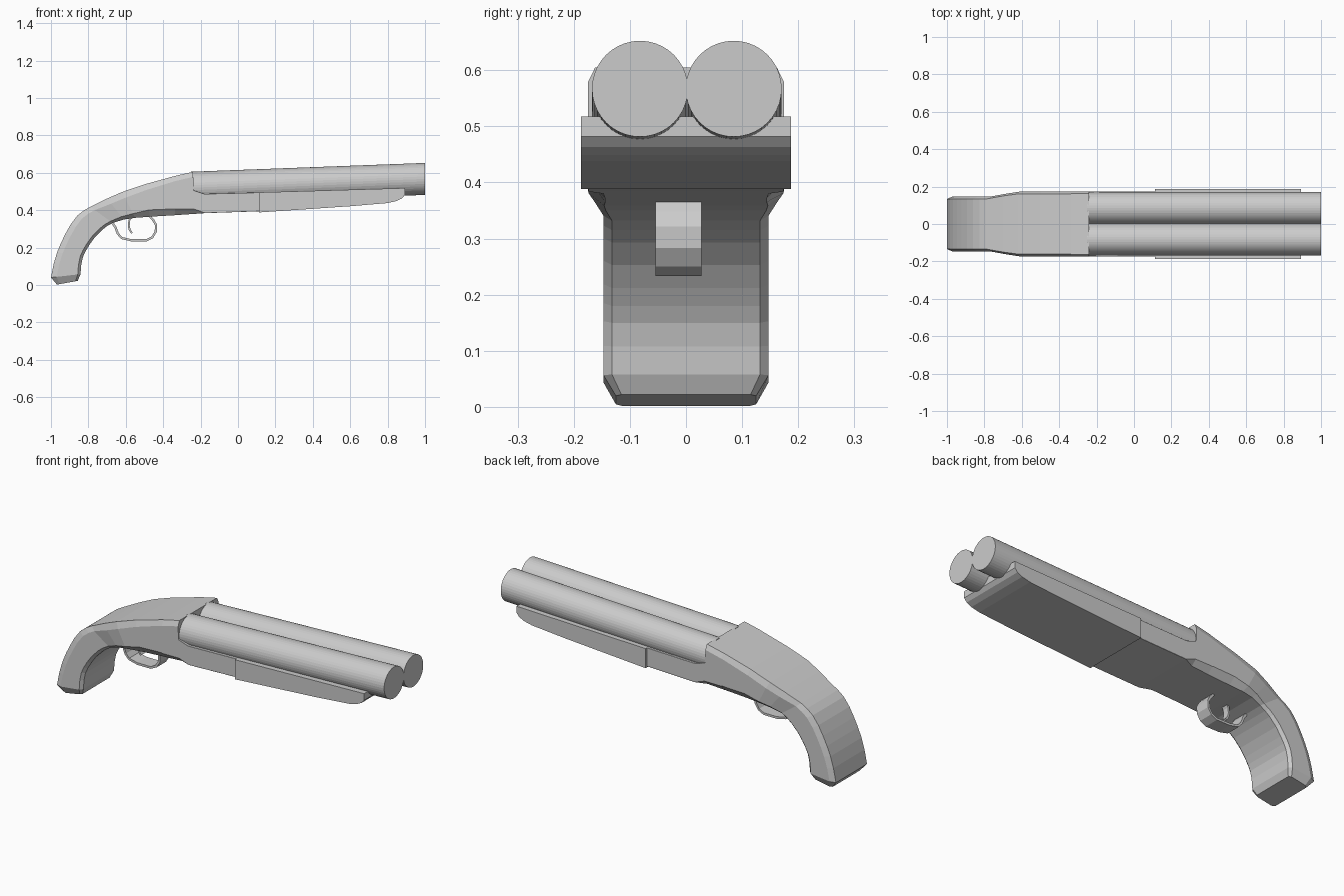
import bpy, bmesh, math
from mathutils import Vector

if "Cube" in bpy.data.objects:
    bpy.data.objects.remove(bpy.data.objects["Cube"])


def loft(name, rings):
    """Closed skin through a list of equal-length vertex rings, capped at both ends."""
    bm = bmesh.new()
    vs = [[bm.verts.new(p) for p in ring] for ring in rings]
    n = len(rings[0])
    for a, b in zip(vs, vs[1:]):
        for i in range(n):
            j = (i + 1) % n
            bm.faces.new((a[i], a[j], b[j], b[i]))
    bm.faces.new(vs[0])
    bm.faces.new(vs[-1])
    bmesh.ops.recalc_face_normals(bm, faces=bm.faces)
    me = bpy.data.meshes.new(name)
    bm.to_mesh(me)
    bm.free()
    ob = bpy.data.objects.new(name, me)
    bpy.context.collection.objects.link(ob)
    return ob


def section(tx, tz, bx, bz, hw, td=0.03, ty=0.013, bd=0.015, by=0.015):
    """Chamfered cross-section spanning an upper and a lower outline point."""
    top, bot = Vector((tx, 0, tz)), Vector((bx, 0, bz))
    n = (top - bot).normalized()
    half = [(hw - ty, top), (hw, top - n * td), (hw, bot + n * bd), (hw - by, bot)]
    right = [(p.x, y, p.z) for y, p in half]
    return right + [(x, -y, z) for x, y, z in reversed(right)]


def extrude(name, profile, y0, y1):
    return loft(name, [[(x, y, z) for x, z in profile] for y in (y0, y1)])


def band(name, path, thick, y0, y1):
    """Flat strip bent along a path in the side plane."""
    pts = [Vector(p) for p in path]
    rings = []
    for i, p in enumerate(pts):
        d = (pts[min(i + 1, len(pts) - 1)] - pts[max(i - 1, 0)]).normalized()
        o = Vector((-d.y, d.x)) * thick / 2
        a, b = p + o, p - o
        rings.append([(a.x, y0, a.y), (a.x, y1, a.y), (b.x, y1, b.y), (b.x, y0, b.y)])
    return loft(name, rings)


# Curved pistol grip and stock
grip = [(-1.0, .04, -.842, .058), (-.985, .115, -.838, .108), (-.967, .175, -.829, .15),
        (-.946, .226, -.815, .18), (-.922, .275, -.796, .212), (-.894, .325, -.767, .253),
        (-.86, .37, -.728, .293), (-.825, .398, -.70, .315), (-.79, .418, -.67, .332)]
rings = [section(-.968, .002, -.857, .022, .125, .015, .01, .012, .01)]
rings += [section(*g, .147) for g in grip]
rings += [section(-.70, .462, -.61, .35, .163, .035, .013, .02, .02),
          section(-.62, .497, -.55, .359, .174, .035, .013, .025, .028),
          section(-.50, .538, -.47, .365, .174, .032, .013, .037, .03),
          section(-.337, .583, -.337, .373, .174, .028, .013, .034, .03)]
loft("stock", rings)

# Receiver, stepping down at the breech into the lower frame
loft("receiver", [
    section(-.337, .583, -.337, .373, .175, .028, .013, .032, .03),
    section(-.24, .605, -.235, .38, .175, .027, .013, .026, .028),
    section(-.239, .507, -.234, .38, .175, .001, .001, .026, .028),
    section(-.18, .487, -.176, .384, .175, .001, .001, .001, .001),
    section(.12, .495, .12, .394, .175, .001, .001, .001, .001)])

# Fore-end under the barrels
extrude("fore_end", [(.113, .495), (.893, .518), (.893, .482), (.877, .463), (.848, .449),
                     (.8, .438), (.6, .421), (.35, .404), (.113, .388)], -.187, .187)

# Twin barrels, rising slightly towards the muzzle
SIDES, R = 40, .0855
for label, yc in (("left_barrel", .085), ("right_barrel", -.082)):
    rings = []
    for x, zc in ((-.25, .52), (1.0, .567)):
        rings.append([(x, yc + R * math.cos(2 * math.pi * i / SIDES),
                       zc + R * math.sin(2 * math.pi * i / SIDES)) for i in range(SIDES)])
    loft(label, rings)

# Trigger guard and trigger
band("trigger_guard", [(-.68, .345), (-.655, .308), (-.643, .275), (-.622, .251), (-.57, .239),
                       (-.49, .239), (-.458, .255), (-.44, .285), (-.438, .32), (-.452, .345),
                       (-.475, .372)], .012, -.054, .028)
band("trigger", [(-.565, .375), (-.581, .345), (-.584, .315), (-.579, .295), (-.567, .277)],
     .01, -.03, .005)
